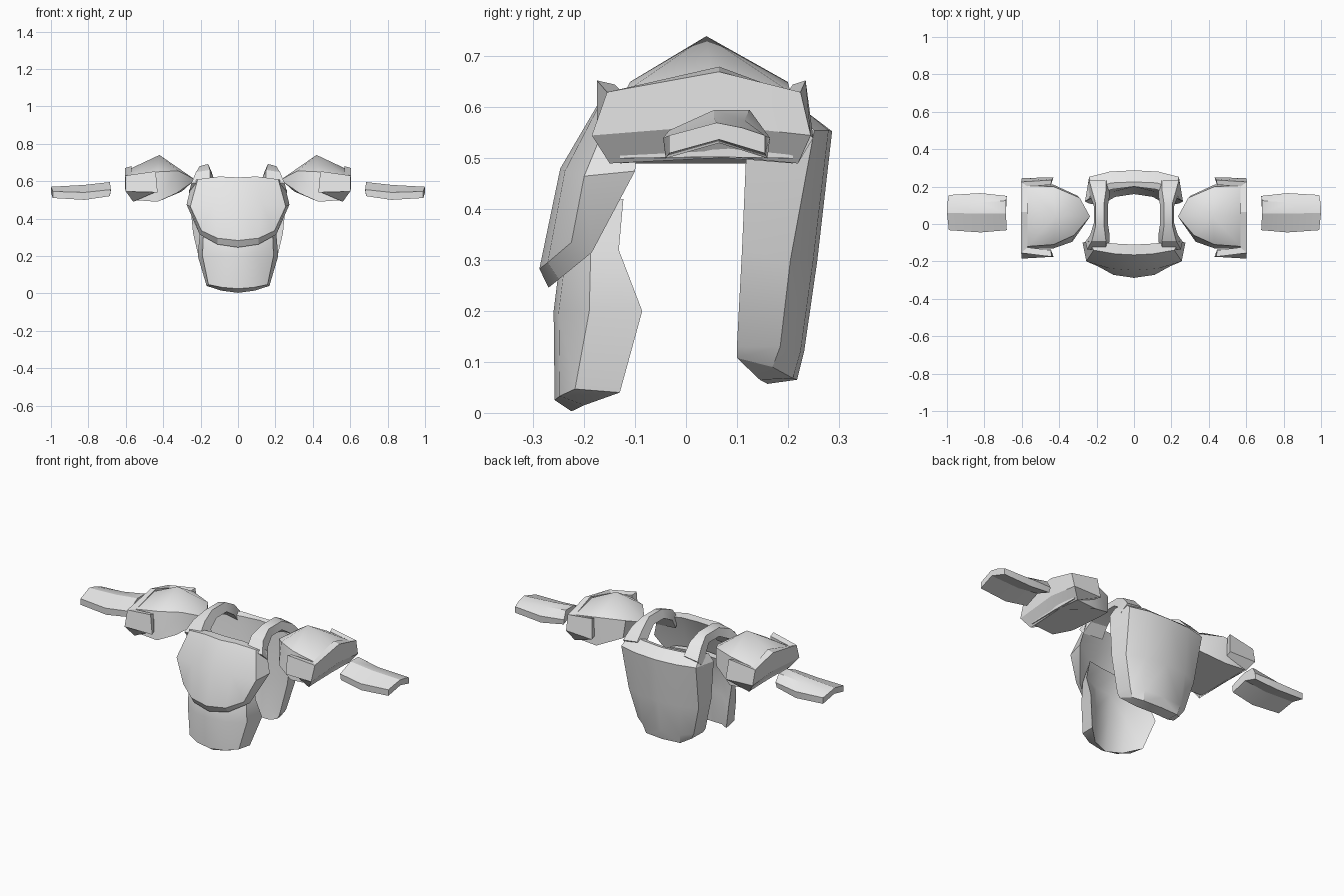
import bpy, bmesh, math

grey = bpy.data.materials.new("plain grey")
grey.diffuse_color = (0.8, 0.8, 0.8, 1)


def finish(name, bm, angle):
    """Mirror across x, close the seam and make a smooth-by-angle object."""
    bmesh.ops.remove_doubles(bm, verts=bm.verts[:], dist=0.0005)
    bmesh.ops.mirror(bm, geom=bm.verts[:] + bm.edges[:] + bm.faces[:],
                     axis='X', merge_dist=0.001)
    bmesh.ops.recalc_face_normals(bm, faces=bm.faces[:])
    me = bpy.data.meshes.new(name)
    bm.to_mesh(me)
    bm.free()
    me.materials.append(grey)
    ob = bpy.data.objects.new(name, me)
    bpy.context.collection.objects.link(ob)
    bpy.ops.object.select_all(action='DESELECT')
    ob.select_set(True)
    bpy.context.view_layer.objects.active = ob
    bpy.ops.object.shade_smooth_by_angle(angle=math.radians(angle))


def plate(name, outer, inner, angle=30):
    """Thick plate from half grids; first column lies on the centre line."""
    bm = bmesh.new()
    a = [[bm.verts.new(p) for p in row] for row in outer]
    b = [[bm.verts.new(p) for p in row] for row in inner]
    n, m = len(a), len(a[0])
    for g in (a, b):
        for i in range(n - 1):
            for j in range(m - 1):
                bm.faces.new((g[i][j], g[i][j + 1], g[i + 1][j + 1], g[i + 1][j]))
    for r in (0, n - 1):
        for j in range(m - 1):
            bm.faces.new((a[r][j], a[r][j + 1], b[r][j + 1], b[r][j]))
    for i in range(n - 1):
        bm.faces.new((a[i][-1], a[i + 1][-1], b[i + 1][-1], b[i][-1]))
    finish(name, bm, angle)


def loft(name, rings, angle=30, caps=(True, True)):
    """Skin matching rings of points and cap the ends."""
    bm = bmesh.new()
    r = [[bm.verts.new(p) for p in ring] for ring in rings]
    k = len(r[0])
    for p, q in zip(r, r[1:]):
        for j in range(k):
            bm.faces.new((p[j], p[(j + 1) % k], q[(j + 1) % k], q[j]))
    for ring, cap in zip((r[0], r[-1]), caps):
        if cap:
            bm.faces.new(ring)
    finish(name, bm, angle)


# Chest plate
plate("chest_plate",
      [[(0, -.165, .62), (.1, -.16, .625), (.215, -.14, .61)],
       [(0, -.247, .48), (.13, -.238, .475), (.255, -.2, .465)],
       [(0, -.288, .283), (.11, -.272, .295), (.195, -.225, .335)]],
      [[(0, -.11, .62), (.1, -.105, .62), (.245, -.09, .6)],
       [(0, -.19, .46), (.13, -.18, .455), (.275, -.1, .475)],
       [(0, -.27, .246), (.11, -.25, .262), (.205, -.185, .315)]])

# Belly plate
plate("belly_plate",
      [[(0, -.19, .42), (.1, -.18, .42), (.17, -.155, .42)],
       [(0, -.245, .32), (.1, -.235, .32), (.185, -.187, .32)],
       [(0, -.26, .2), (.1, -.25, .2), (.19, -.19, .2)],
       [(0, -.258, .025), (.09, -.248, .033), (.158, -.218, .047)]],
      [[(0, -.15, .42), (.1, -.14, .42), (.19, -.123, .42)],
       [(0, -.19, .32), (.1, -.18, .32), (.205, -.132, .32)],
       [(0, -.2, .2), (.1, -.18, .2), (.215, -.086, .2)],
       [(0, -.225, .003), (.09, -.2, .015), (.168, -.13, .04)]])

# Back plate
plate("back_plate",
      [[(0, .225, .6), (.12, .22, .605), (.225, .19, .605)],
       [(0, .287, .553), (.13, .28, .555), (.24, .252, .555)],
       [(0, .258, .3), (.13, .25, .3), (.225, .205, .3)],
       [(0, .232, .12), (.12, .225, .12), (.18, .185, .13)],
       [(0, .218, .065), (.11, .21, .068), (.155, .17, .09)]],
      [[(0, .2, .595), (.12, .185, .595), (.24, .135, .595)],
       [(0, .2, .55), (.12, .185, .55), (.262, .12, .55)],
       [(0, .19, .3), (.12, .17, .3), (.24, .11, .32)],
       [(0, .17, .12), (.11, .15, .12), (.195, .1, .13)],
       [(0, .16, .057), (.1, .145, .065), (.18, .1, .108)]])

# Shoulder straps: arched bars from chest to back
strap = []
for y, z, xi, xo in ((-.135, .6, .14, .25), (-.09, .66, .14, .225),
                     (-.01, .692, .15, .205), (.11, .692, .15, .205),
                     (.18, .655, .14, .225), (.235, .595, .14, .24)):
    yl = .05 + (y - .05) * .78
    strap.append([(xi - .01, yl, z - .045), (xi + .01, y, z),
                  (xo, y, z - .012), (xo + .01, yl, z - .055)])
loft("shoulder_straps", strap)

# Shoulder domes: lower rim, upper rim, peak
low = [(.57, -.13, .5), (.43, -.13, .49), (.33, -.095, .535), (.25, .03, .59),
       (.3, .15, .545), (.43, .21, .49), (.57, .21, .5), (.57, .05, .503)]
high = [(.57, -.12, .63), (.43, -.11, .65), (.32, -.06, .655), (.235, .04, .612),
        (.29, .14, .645), (.43, .2, .65), (.57, .205, .63), (.59, .05, .66)]
loft("shoulder_domes", [low, high, [(.42, .04, .74)] * 8], 40, (True, False))

# Shoulder bands: bent plates wrapping the outer side
loft("shoulder_bands", [
    [(.43, -.175, .54), (.44, -.175, .653), (.445, -.14, .645), (.445, -.135, .54)],
    [(.6, -.185, .545), (.603, -.155, .63), (.57, -.125, .63), (.56, -.15, .49)],
    [(.605, .065, .565), (.605, .065, .67), (.57, .065, .68), (.56, .09, .502)],
    [(.6, .245, .545), (.603, .225, .63), (.57, .2, .63), (.56, .22, .49)],
    [(.43, .25, .54), (.44, .235, .653), (.445, .21, .645), (.445, .205, .54)]], 20)

# Forearm guards: arched plates
loft("forearm_guards", [
    [(.68, -.033, .555), (.685, .055, .595), (.685, .125, .595), (.68, .15, .55),
     (.685, .145, .52), (.69, .06, .55), (.685, -.033, .52)],
    [(.82, -.045, .54), (.82, .055, .58), (.82, .115, .575), (.82, .165, .54),
     (.82, .16, .5), (.82, .065, .53), (.82, -.04, .5)],
    [(.99, -.033, .545), (1, .06, .57), (.998, .11, .56), (.99, .155, .545),
     (.99, .155, .51), (1, .065, .537), (.99, -.033, .51)]], 25)
